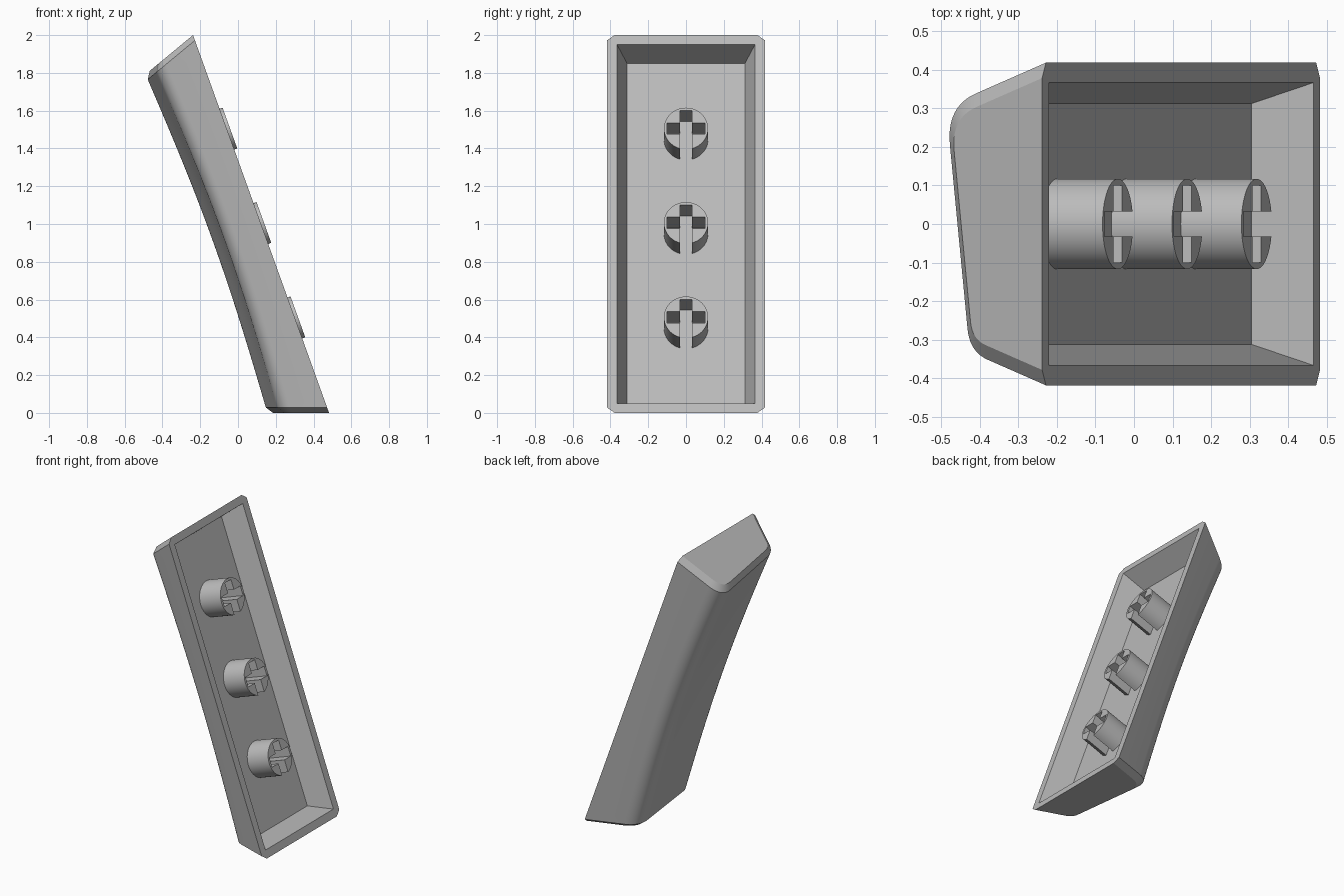
import bpy, bmesh, math
from mathutils import Matrix, Vector

cube = bpy.data.objects.get("Cube")
if cube:
    bpy.data.objects.remove(cube, do_unlink=True)

grey = bpy.data.materials.new("plain_grey")
grey.use_nodes = True
COLOUR = (0.5, 0.5, 0.5, 1)
grey.diffuse_color = COLOUR
grey.node_tree.nodes["Principled BSDF"].inputs["Base Color"].default_value = COLOUR

# Local frame: x runs along the cap, y across it, z from the open rim to the top
LENGTH, HALF, TAPER = 2.126, 0.418, 0.36
WALL, DEPTH = 0.052, 0.15
along = Vector((-0.72, 0, 2.0)).normalized()
across = Vector((0, 1, 0))
FRAME = Matrix((along, across, along.cross(across))).transposed().to_4x4()
FRAME.translation = (0.482, 0, 0)


def finish(bm, name):
    bmesh.ops.recalc_face_normals(bm, faces=bm.faces[:])
    bm.transform(FRAME)
    mesh = bpy.data.meshes.new(name)
    bm.to_mesh(mesh)
    bm.free()
    mesh.materials.append(grey)
    ob = bpy.data.objects.new(name, mesh)
    bpy.context.collection.objects.link(ob)
    bpy.ops.object.select_all(action='DESELECT')
    ob.select_set(True)
    bpy.context.view_layer.objects.active = ob
    bpy.ops.object.shade_smooth_by_angle(angle=math.radians(25))


def fillet(start, corner, end, steps=10):
    return [start.lerp(corner, i / steps).lerp(corner.lerp(end, i / steps), i / steps)
            for i in range(steps + 1)]


def section(half, height, radii, dish):
    """Tapered cross-section with a tilted top and rounded upper corners."""
    tilt = 0.117
    corners = []
    for side in (-1, 1):
        z = (height + tilt * side * half) / (1 + tilt * side * TAPER)
        corners.append(Vector((side * (half - TAPER * z), z)))
    front, back = corners
    rim_f, rim_b = Vector((-half, 0)), Vector((half, 0))
    top = (back - front).normalized()
    f_end, b_start = front + top * radii[0], back - top * radii[1]
    pts = [rim_f]
    pts += fillet(front + (rim_f - front).normalized() * radii[0], front, f_end)
    for i in range(1, 8):
        p = f_end.lerp(b_start, i / 8)
        p.y -= dish * math.sin(math.pi * i / 8)
        pts.append(p)
    pts += fillet(b_start, back, back + (rim_b - back).normalized() * radii[1])
    return pts + [rim_b]


# Cap shell: closed loft of outer section plus cavity section
bm = bmesh.new()
STATIONS, BEVEL = 32, 0.03
inner = [Vector(p) for p in ((HALF - WALL, 0), (HALF - WALL - TAPER * DEPTH, DEPTH))]
inner += [Vector((-p.x, p.y)) for p in reversed(inner)]


def ring(points, inset, f):
    verts = []
    for p in points:
        start = TAPER * p.y + inset
        verts.append(bm.verts.new((start + f * (LENGTH - 2 * start), p.x, p.y)))
    return verts


rings = []
for i in range(STATIONS + 1):
    f = i / STATIONS
    dip = math.sin(math.pi * f)
    outer = section(HALF, 0.28 - 0.036 * dip, (0.06, 0.1), 0.01 * dip)
    rings.append((ring(outer, BEVEL, f), ring(inner, WALL, f)))
for (oa, ia), (ob, ib) in zip(rings, rings[1:]):
    a, b = oa + ia, ob + ib
    for j in range(len(a)):
        k = (j + 1) % len(a)
        bm.faces.new((a[j], a[k], b[k], b[j]))

# Cap ends: slanted face, bevel around it, rim strip and cavity wall
for f, (outer_ring, inner_ring) in ((0, rings[0]), (1, rings[-1])):
    end = ring(section(HALF - 0.04, 0.256, (0.045, 0.085), 0), 0, f)
    bm.faces.new(end)
    for j in range(len(end) - 1):
        bm.faces.new((end[j], end[j + 1], outer_ring[j + 1], outer_ring[j]))
    bm.faces.new(inner_ring)
    bm.faces.new((end[0], end[-1], inner_ring[0], inner_ring[-1]))
    bm.faces.new((end[0], outer_ring[0], inner_ring[-1]))
    bm.faces.new((end[-1], outer_ring[-1], inner_ring[0]))
finish(bm, "cap_shell")

# Stems: round posts with a cross socket that opens through the lower side
RADIUS, ARM, SLOT = 0.117, 0.1, 0.032
gap = math.asin(SLOT / RADIUS)
outline = []
for i in range(49):
    angle = gap + (2 * math.pi - 2 * gap) * i / 48
    outline.append((-RADIUS * math.cos(angle), RADIUS * math.sin(angle)))
half_cross = [(-SLOT, SLOT), (-SLOT, ARM), (SLOT, ARM), (SLOT, SLOT), (ARM, SLOT)]
outline += [(x, -y) for x, y in half_cross]
outline += list(reversed(half_cross))

for name, offset in (("lower_stem", -0.531), ("middle_stem", 0), ("upper_stem", 0.531)):
    bm = bmesh.new()
    base = [bm.verts.new((LENGTH / 2 + offset + x, y, DEPTH + 0.005)) for x, y in outline]
    face = bm.faces.new(base)
    grown = bmesh.ops.extrude_face_region(bm, geom=[face], use_keep_orig=True)["geom"]
    tip = [g for g in grown if isinstance(g, bmesh.types.BMVert)]
    bmesh.ops.translate(bm, verts=tip, vec=(0, 0, -DEPTH - 0.022))
    finish(bm, name)
